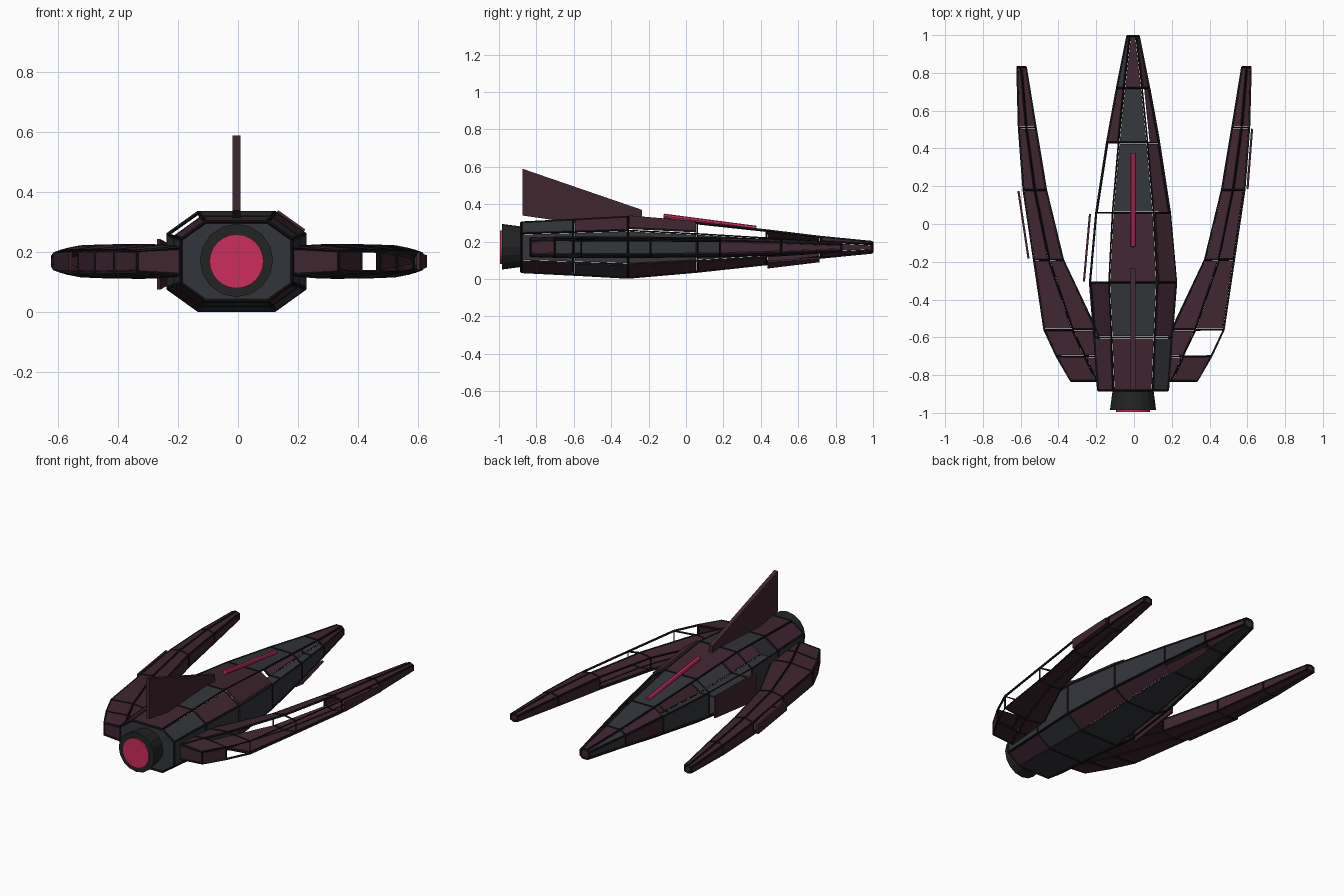
import bpy
from mathutils import Vector

cube = bpy.data.objects.get("Cube")
if cube:
    bpy.data.objects.remove(cube, do_unlink=True)


def material(name, r, g, b):
    m = bpy.data.materials.new(name)
    m.use_nodes = True
    m.diffuse_color = (r, g, b, 1)
    m.node_tree.nodes["Principled BSDF"].inputs["Base Color"].default_value = (r, g, b, 1)
    return m


PLUM = material("plum", 0.052, 0.019, 0.03)
GREY = material("slate_grey", 0.034, 0.036, 0.043)
BLACK = material("frame_black", 0.007, 0.007, 0.007)
DARK = material("engine_dark", 0.016, 0.017, 0.017)
PINK = material("glow_pink", 0.6, 0.027, 0.11)
CX, CZ = -0.005, 0.17


def make(name, verts, faces, mats):
    me = bpy.data.meshes.new(name)
    me.from_pydata(verts, [], faces)
    for m in mats:
        me.materials.append(m)
    ob = bpy.data.objects.new(name, me)
    bpy.context.collection.objects.link(ob)
    return ob


def prism(name, outline, shift, mat):
    """Extrude a flat outline along a vector."""
    n = len(outline)
    verts = [Vector(p) for p in outline] + [Vector(p) + Vector(shift) for p in outline]
    faces = [list(range(n))[::-1], list(range(n, 2 * n))]
    faces += [(i, (i + 1) % n, (i + 1) % n + n, i + n) for i in range(n)]
    return make(name, verts, faces, [mat])


def rod(name, start, end, r1, r2, sides, mat):
    a, b = Vector(start), Vector(end)
    bpy.ops.mesh.primitive_cone_add(vertices=sides, radius1=r1, radius2=r2,
                                    depth=(b - a).length, location=(a + b) / 2)
    ob = bpy.context.object
    ob.rotation_euler = (b - a).to_track_quat('Z', 'Y').to_euler()
    ob.name = name
    ob.data.materials.append(mat)
    return ob


def shell(name, rings, codes, loose):
    """Strut frame over the rings, plus one plate per cell.
    codes: a string per side, a letter per segment (P plum, G grey, . open).
    loose: (side, segment) -> displacement of a plate knocked off its frame."""
    n = len(rings[0])
    cells = [(k, s) for s in range(len(rings) - 1) for k in range(n)]
    corners = [p for ring in rings for p in ring]
    quads = [(s * n + k, s * n + (k + 1) % n, s * n + n + (k + 1) % n, s * n + n + k)
             for k, s in cells]
    frame = make(name + "_frame", corners, quads, [BLACK])
    wire = frame.modifiers.new("struts", 'WIREFRAME')
    wire.thickness = 0.013
    wire.use_even_offset = False
    wire.use_boundary = True

    verts, faces, slots = [], [], []
    gap, thick = 0.006, 0.011
    for (k, s), quad in zip(cells, quads):
        code = codes[k][s]
        if code == ".":
            continue
        p = [corners[i] for i in quad]
        mid = sum(p, Vector()) / 4
        axis = sum(rings[s] + rings[s + 1], Vector()) / (2 * n)
        normal = (p[2] - p[0]).cross(p[3] - p[1]).normalized()
        if normal.dot(mid - axis) < 0:
            normal.negate()
            p.reverse()
        move = Vector(loose.get((k, s), (0, 0, 0))) + normal * 0.003
        outer = [p[i] + move + gap * ((p[i - 1] - p[i]).normalized()
                 + (p[(i + 1) % 4] - p[i]).normalized()) for i in range(4)]
        b = len(verts)
        verts += outer + [q - normal * thick for q in outer]
        faces += [(b, b + 1, b + 2, b + 3), (b + 7, b + 6, b + 5, b + 4)]
        faces += [(b + i, b + i + 4, b + (i + 1) % 4 + 4, b + (i + 1) % 4) for i in range(4)]
        slots += [0 if code == "P" else 1] * 6
    plates = make(name + "_plates", verts, faces, [PLUM, GREY])
    plates.data.polygons.foreach_set("material_index", slots)


# Octagonal hull: y, half width, half height
F = 0.56
OCT = [(F, 1), (1, F), (1, -F), (F, -1), (-F, -1), (-1, -F), (-1, F), (-F, 1)]
hull = [(-0.88, 0.185, 0.132), (-0.6, 0.205, 0.146), (-0.31, 0.228, 0.162),
        (0.06, 0.195, 0.13), (0.43, 0.138, 0.09), (0.72, 0.085, 0.055), (0.995, 0.03, 0.028)]
hull_rings = [[Vector((CX + u * w, y, CZ + v * h)) for u, v in OCT] for y, w, h in hull]
hull_codes = ["GPP..P",   # upper right
              "GGGGGP",   # right
              "PGPPPP",   # lower right
              "GGGGGG",   # bottom
              "PP..PG",   # lower left
              "GGPGPG",   # left
              "P...PG",   # upper left
              "PGPGGP"]   # top
shell("hull", hull_rings, hull_codes,
      {(0, 2): (0.005, 0, 0.01), (2, 4): (0.01, 0, -0.025), (5, 2): (-0.035, 0, -0.01)})
prism("hull_rear_cap", hull_rings[0], (0, 0.01, 0), GREY)
prism("hull_nose_cap", hull_rings[-1], (0, -0.01, 0), PLUM)

# Curved side arms: y, outer x, ridge x, inner x, ridge height, side height
arm = [(-0.83, 0.335, 0.2, 0.12, 0.045, 0.035), (-0.7, 0.41, 0.26, 0.15, 0.05, 0.037),
       (-0.56, 0.475, 0.325, 0.2, 0.052, 0.038), (-0.19, 0.53, 0.45, 0.375, 0.05, 0.037),
       (0.18, 0.585, 0.525, 0.465, 0.047, 0.035), (0.51, 0.61, 0.57, 0.52, 0.038, 0.026),
       (0.83, 0.618, 0.597, 0.572, 0.022, 0.014)]
FULL = "PPPPPP"
# Side order: top outer, outer, bottom outer, bottom inner, inner, top inner
arms = {"right_arm": (1, ["P...PP", "P...PP", "P.PPPP", FULL, "PP..PP", FULL],
                      {(1, 4): (0.018, 0, 0)}),
        "left_arm": (-1, [FULL, "PPPPPP", FULL, FULL, "PP.PPP", FULL],
                     {(1, 3): (-0.03, 0, 0)})}
for name, (side, codes, loose) in arms.items():
    rings = [[Vector((side * x, y, CZ + z)) for x, z in
              [(ridge, h), (out, e), (out, -e), (ridge, -h), (inn, -e), (inn, e)]]
             for y, out, ridge, inn, h, e in arm]
    shell(name, rings, codes, loose)
    prism(name + "_tip", rings[-1], (0, -0.01, 0), PLUM)
    prism(name + "_rear_cap", rings[0], (0, 0.01, 0), PLUM)

# Engine and its glowing exhaust
rod("engine", (CX, -0.87, CZ + 0.003), (CX, -0.985, CZ + 0.003), 0.107, 0.122, 16, DARK)
rod("engine_glow", (CX, -0.95, CZ), (CX, -0.995, CZ), 0.09, 0.09, 24, PINK)

# Tail fin and dorsal light rod
prism("tail_fin", [(CX - 0.013, y, z) for y, z in
                   [(-0.875, 0.34), (-0.875, 0.59), (-0.235, 0.37), (-0.235, 0.31), (-0.6, 0.3)]],
      (0.026, 0, 0), PLUM)
rod("light_rod", (CX, -0.12, 0.337), (CX, 0.375, 0.272), 0.013, 0.013, 8, PINK)
